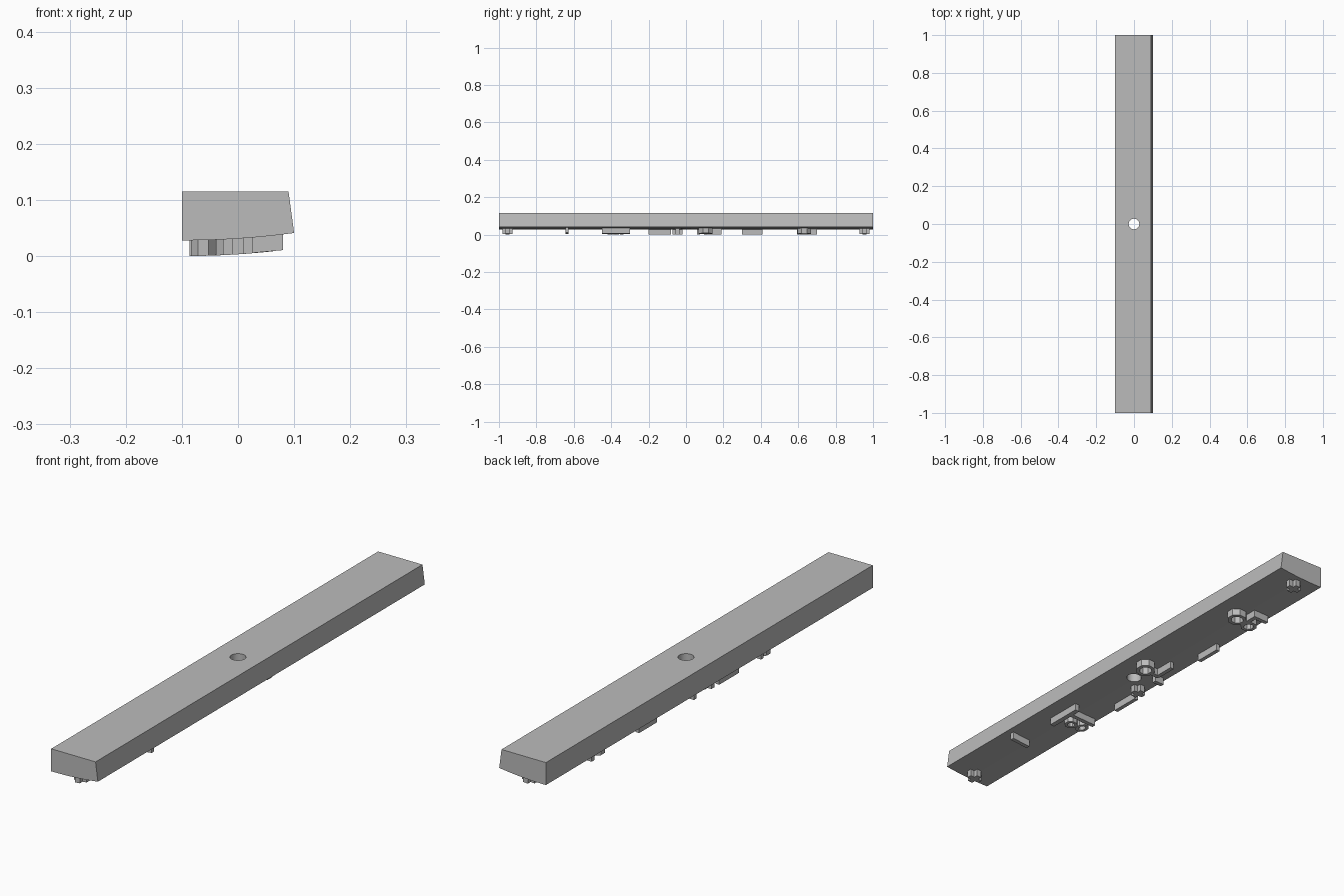
import bpy, bmesh, math

if "Cube" in bpy.data.objects:
    bpy.data.objects.remove(bpy.data.objects["Cube"])

grey = bpy.data.materials.new("plain grey")
grey.use_nodes = True
colour = (0.5, 0.5, 0.5, 1)
grey.diffuse_color = colour
grey.node_tree.nodes["Principled BSDF"].inputs["Base Color"].default_value = colour

RELIEF = 0.028


def under(x):
    """Height of the gently curved underside."""
    return 0.031 + 0.065 * x + 0.35 * x * x


def finish(bm, name):
    bmesh.ops.recalc_face_normals(bm, faces=bm.faces)
    mesh = bpy.data.meshes.new(name)
    bm.to_mesh(mesh)
    bm.free()
    mesh.materials.append(grey)
    obj = bpy.data.objects.new(name, mesh)
    bpy.context.collection.objects.link(obj)
    return obj


def prism(name, outline):
    """Raised pad that follows the underside."""
    bm = bmesh.new()
    low = [bm.verts.new((x, y, under(x) - RELIEF)) for x, y in outline]
    high = [bm.verts.new((x, y, under(x) + 0.004)) for x, y in outline]
    n = len(outline)
    bm.faces.new(low)
    bm.faces.new(high)
    for i in range(n):
        j = (i + 1) % n
        bm.faces.new((low[i], low[j], high[j], high[i]))
    return finish(bm, name)


def pad(name, x0, x1, y0, y1):
    return prism(name, [(x0, y0), (x1, y0), (x1, y1), (x0, y1)])


def ring(name, cx, cy, rx, ry, wall, sides=8):
    """Raised hollow pad with a polygonal rim."""
    bm = bmesh.new()
    loops = []
    for inset, lift in ((0, 0.004), (0, -RELIEF), (wall, -RELIEF), (wall, 0.004)):
        loop = []
        for i in range(sides):
            a = math.tau * (i + 0.5) / sides
            x = cx + (rx - inset) * math.cos(a)
            y = cy + (ry - inset) * math.sin(a)
            loop.append(bm.verts.new((x, y, under(x) + lift)))
        loops.append(loop)
    for k in range(4):
        a, b = loops[k], loops[(k + 1) % 4]
        for i in range(sides):
            j = (i + 1) % sides
            bm.faces.new((a[i], a[j], b[j], b[i]))
    return finish(bm, name)


def cross(name, cx, cy, reach, half):
    """Small four-armed foot."""
    points = []
    for i in range(4):
        c, s = math.cos(i * math.pi / 2), math.sin(i * math.pi / 2)
        for x, y in ((half, -half), (reach, -half), (reach, half)):
            points.append((cx + x * c - y * s, cy + x * s + y * c))
    return prism(name, points)


# Long bar: one cross-section swept from front to back
steps = 10
section = [(0.09, 0.115), (-0.1, 0.115)]
section += [(-0.1 + 0.2 * i / steps, under(-0.1 + 0.2 * i / steps)) for i in range(steps + 1)]
bm = bmesh.new()
front_face = bm.faces.new([bm.verts.new((x, -1, z)) for x, z in section])
swept = bmesh.ops.extrude_face_region(bm, geom=[front_face], use_keep_orig=True)
for v in swept["geom"]:
    if isinstance(v, bmesh.types.BMVert):
        v.co.y = 1
bar = finish(bm, "bar")

# Round hole through the middle
bpy.ops.mesh.primitive_cylinder_add(vertices=32, radius=0.028, depth=0.4)
cutter = bpy.context.object
cutter.name = "hole_cutter"
cutter.hide_render = True
cut = bar.modifiers.new("hole", "BOOLEAN")
cut.operation = "DIFFERENCE"
cut.solver = "EXACT"
cut.object = cutter
bpy.ops.object.select_all(action="DESELECT")
bar.select_set(True)
bpy.context.view_layer.objects.active = bar
bpy.ops.object.modifier_apply(modifier=cut.name)
bpy.data.objects.remove(cutter)
bpy.ops.object.shade_smooth_by_angle(angle=math.radians(30))

# Small feet at both ends
for end, side in (("front", -1), ("back", 1)):
    cross(end + "_foot", 0, side * 0.955, 0.027, 0.010)

# Straight raised strips along the right edge and across the underside
pad("cross_strip", 0.0, 0.08, -0.643, -0.627)
for name, y0, y1 in (("front_edge_strip", -0.20, -0.08), ("back_edge_strip", 0.30, 0.41)):
    pad(name, -0.086, -0.070, y0, y1)

# Front relief group
pad("front_group_long", 0.024, 0.042, -0.45, -0.30)
pad("front_group_cross", -0.086, 0.03, -0.352, -0.335)
ring("front_group_ring_inner", -0.015, -0.395, 0.026, 0.026, 0.012)
ring("front_group_ring_outer", -0.062, -0.385, 0.024, 0.030, 0.012)

# Middle relief group
cross("middle_foot", -0.058, -0.045, 0.026, 0.010)
ring("middle_group_ring", 0.030, 0.105, 0.036, 0.040, 0.014)
pad("middle_group_link", -0.038, 0.0, 0.095, 0.112)
pad("middle_group_long", -0.040, -0.024, 0.105, 0.19)
pad("middle_group_cross", -0.086, -0.045, 0.058, 0.075)

# Back relief group
ring("back_group_ring_inner", 0.012, 0.632, 0.038, 0.038, 0.014)
ring("back_group_ring_outer", -0.052, 0.625, 0.032, 0.034, 0.014)
pad("back_group_link", -0.035, -0.019, 0.64, 0.70)
pad("back_group_cross", -0.086, -0.03, 0.684, 0.70)
